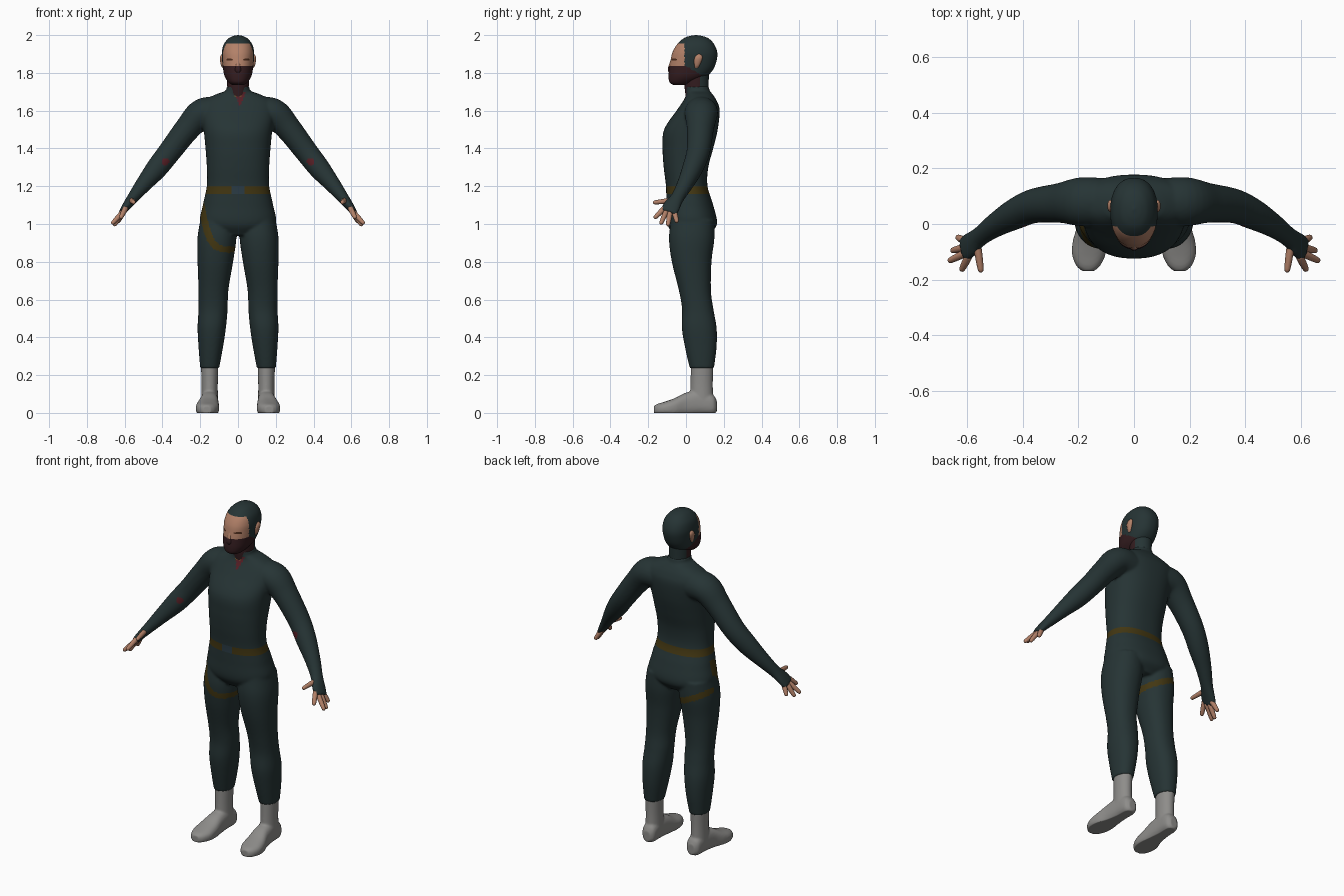
import bpy, bmesh, math
from mathutils import Vector

if "Cube" in bpy.data.objects:
    bpy.data.objects.remove(bpy.data.objects["Cube"])

X, Y, Z = Vector((1, 0, 0)), Vector((0, 1, 0)), Vector((0, 0, 1))


def mat(name, r, g, b):
    m = bpy.data.materials.new(name)
    m.diffuse_color = (r, g, b, 1)
    m.use_nodes = True
    m.node_tree.nodes["Principled BSDF"].inputs["Base Color"].default_value = m.diffuse_color
    return m


CLOTH = mat("dark_teal_cloth", .019, .034, .035)
MASK = mat("maroon_mask", .034, .012, .014)
SKIN = mat("skin", .45, .22, .14)
BOOT = mat("grey_boot", .27, .265, .255)
BELT = mat("brown_gold_belt", .056, .038, .006)
RED = mat("red_trim", .09, .013, .018)
BUCKLE = mat("blue_grey_buckle", .024, .045, .06)
EYE = mat("dark_eye", .07, .025, .012)
GOLD = mat("gold_clasp", .2, .11, .02)


def spline(st, sub):
    """Catmull-Rom resampling of stations (x, y, z, r1, r2)."""
    p = [Vector(s) for s in st]
    p = [p[0] * 2 - p[1]] + p + [p[-1] * 2 - p[-2]]
    out = []
    for i in range(1, len(p) - 2):
        a, b, c, d = p[i - 1:i + 3]
        for k in range(sub):
            t = k / sub
            out.append((b * 2 + (c - a) * t + (a * 2 - b * 5 + c * 4 - d) * t * t
                        + (b * 3 - a - c * 3 + d) * t ** 3) * .5)
    return out + [p[-2]]


def loft(bm, st, axis=None, ref=Y, n=40, sub=6, power=2.0, flip=1):
    """Skin of super-elliptic rings along a path, optionally mirrored in x."""
    pts = spline(st, sub)
    rings = []
    for i, q in enumerate(pts):
        d = pts[min(i + 1, len(pts) - 1)] - pts[max(i - 1, 0)]
        t = axis or Vector(d[:3]).normalized()
        a = t.cross(ref).normalized()
        b = a.cross(t)
        ring = []
        for k in range(n):
            c, s = math.cos(math.tau * k / n), math.sin(math.tau * k / n)
            u = math.copysign(abs(c) ** (2 / power), c) * max(q[3], .001)
            v = math.copysign(abs(s) ** (2 / power), s) * max(q[4], .001)
            co = Vector(q[:3]) + a * u + b * v
            co.x *= flip
            ring.append(bm.verts.new(co))
        rings.append(ring)
    for r, s in zip(rings, rings[1:]):
        for k in range(n):
            bm.faces.new((r[k], r[(k + 1) % n], s[(k + 1) % n], s[k]))
    bm.faces.new(rings[0])
    bm.faces.new(rings[-1])


def make(name, bm, mats, voxel=0, smooth=4):
    """Turn the bmesh into an object; a voxel size fuses its parts."""
    bmesh.ops.recalc_face_normals(bm, faces=bm.faces)
    me = bpy.data.meshes.new(name)
    bm.to_mesh(me)
    bm.free()
    ob = bpy.data.objects.new(name, me)
    bpy.context.collection.objects.link(ob)
    if voxel:
        bpy.context.view_layer.objects.active = ob
        r = ob.modifiers.new("fuse", 'REMESH')
        r.mode, r.voxel_size = 'VOXEL', voxel
        s = ob.modifiers.new("relax", 'SMOOTH')
        s.factor, s.iterations = .5, smooth
        bpy.ops.object.modifier_apply(modifier="fuse")
        bpy.ops.object.modifier_apply(modifier="relax")
    ob.data.materials.clear()
    for m in mats:
        ob.data.materials.append(m)
    for f in ob.data.polygons:
        f.use_smooth = True
    return ob


def paint(ob, rule):
    for f in ob.data.polygons:
        f.material_index = rule(f.center, f.normal)


def cut(ob, heights):
    """Clean horizontal edge loops for colour borders."""
    bm = bmesh.new()
    bm.from_mesh(ob.data)
    for h in heights:
        bmesh.ops.bisect_plane(bm, geom=bm.verts[:] + bm.edges[:] + bm.faces[:],
                               plane_co=(0, 0, h), plane_no=(0, 0, 1), dist=1e-5)
    bm.to_mesh(ob.data)
    bm.free()


# suit: torso, legs and sleeves fused into one body
bm = bmesh.new()
loft(bm, [(0, .03, .94, .10, .09), (0, .032, 1.0, .197, .132), (0, .02, 1.1, .186, .124),
          (0, .004, 1.2, .165, .110), (0, 0, 1.3, .165, .118), (0, .01, 1.4, .172, .134),
          (0, .026, 1.5, .182, .142), (0, .064, 1.6, .198, .114), (0, .074, 1.65, .185, .09),
          (0, .072, 1.685, .12, .07), (0, .062, 1.705, .066, .064), (0, .058, 1.73, .06, .062)],
     axis=Z, n=64, power=2.3)
for s in (1, -1):
    loft(bm, [(.105, .035, 1.02, .095, .115), (.112, .03, .92, .103, .12), (.12, .03, .8, .094, .105),
              (.13, .047, .65, .079, .085), (.132, .062, .55, .077, .083), (.139, .07, .45, .075, .092),
              (.144, .078, .35, .065, .084), (.15, .084, .235, .05, .064)], axis=Z, power=2.2, flip=s)
    loft(bm, [(.10, .08, 1.59, .085, .085), (.19, .08, 1.583, .08, .088), (.265, .076, 1.508, .068, .072),
              (.36, .065, 1.385, .061, .062), (.43, .035, 1.295, .057, .055), (.5, -.005, 1.21, .043, .043),
              (.555, -.045, 1.14, .031, .036), (.59, -.075, 1.095, .023, .046),
              (.615, -.092, 1.06, .017, .046)], flip=s)
suit = make("suit", bm, [CLOTH, BELT, BUCKLE, RED, GOLD], voxel=.0075)
cut(suit, (1.158, 1.2, 1.675, 1.684))


def suit_rule(c, n):
    if abs(c.x) < .25 and 1.158 < c.z < 1.2:          # belt and buckle
        return 2 if abs(c.x) < .032 and c.y < 0 else 1
    if c.x < 0 and .8 < c.z < 1.16 and c.x > -.25:     # thigh strap
        u = -c.x / .2
        if c.y < .035:
            z0, slope = .865 + .3 * u ** 5, 7.5 * u ** 4
        else:
            z0, slope = .87 + .09 * u, .45
        if abs(c.z - z0) < .017 * math.hypot(1, slope):
            return 1
    if c.y < .04 and c.z > 1.625 and n.y < 0:          # collar opening
        if 1.675 < c.z < 1.684 and abs(c.x) < .018:
            return 4
        if abs(c.x - .01) < .02 * (c.z - 1.62) / .05 and c.z < 1.7:
            return 3
    if n.y < -.3 and math.hypot(abs(c.x) - .385, c.z - 1.33) < .02:  # sleeve marks
        return 3
    return 0


paint(suit, suit_rule)

# boots: shaft and foot fused, flat sole
bm = bmesh.new()
for s in (1, -1):
    loft(bm, [(.15, .085, .25, .046, .060), (.15, .083, .15, .043, .059), (.15, .083, .05, .044, .062)],
         axis=Z, flip=s)
    loft(bm, [(.147, .163, .035, .022, .03), (.148, .14, .045, .041, .053), (.15, .07, .055, .045, .065),
              (.153, 0, .045, .05, .062), (.16, -.06, .028, .06, .05), (.163, -.11, .022, .06, .038),
              (.165, -.15, .018, .043, .03), (.165, -.169, .016, .022, .022)],
         axis=-Y, ref=Z, power=2.5, flip=s)
boots = make("boots", bm, [BOOT], voxel=.006, smooth=3)
for v in boots.data.vertices:
    v.co.z = max(v.co.z, 0)

# fingers and thumbs
bm = bmesh.new()
tips = [((.597, -.118, 1.08), (.622, -.168, 1.03)), ((.607, -.105, 1.065), (.668, -.134, 1.0)),
        ((.61, -.085, 1.062), (.657, -.096, .99)), ((.607, -.062, 1.065), (.637, -.047, 1.008)),
        ((.565, -.075, 1.125), (.551, -.174, 1.113))]
for s in (1, -1):
    for a, b in tips:
        a, b = Vector(a), Vector(b)
        ref = X if abs((b - a).normalized().y) > .8 else Y
        loft(bm, [(*a.lerp(b, t), r, r) for t, r in
                  ((-.1, .014), (.3, .014), (.65, .0125), (.92, .010), (1, .004))],
             ref=ref, n=12, sub=3, flip=s)
make("fingers", bm, [SKIN])

# neck scarf under the mask
bm = bmesh.new()
loft(bm, [(0, .06, 1.66, .055, .06), (0, .056, 1.73, .057, .064), (0, .055, 1.80, .06, .066)],
     axis=Z, n=64, sub=8)
paint(make("neck", bm, [CLOTH, MASK]), lambda c, n: 1 if c.y < .075 else 0)

# head with hood, face opening, mask and eyes
bm = bmesh.new()
loft(bm, [(0, -.03, 1.735, .028, .035), (0, -.02, 1.75, .05, .067), (0, .008, 1.78, .07, .1),
          (0, .028, 1.82, .079, .117), (0, .041, 1.87, .084, .122), (0, .047, 1.91, .085, .118),
          (0, .051, 1.95, .076, .099), (0, .053, 1.98, .053, .07), (0, .053, 1.994, .029, .038),
          (0, .053, 2.0, .003, .003)], axis=Z, n=120, sub=12, power=2.25)
head = make("head", bm, [CLOTH, SKIN, MASK, EYE])
cut(head, (1.837, 1.955))


def head_rule(c, n):
    if c.z < 1.837 - max(0, c.y) * .6 and c.y < .1:
        return 2
    if c.y < -.008 and 1.837 < c.z < 1.955:
        if ((abs(c.x) - .045) / .018) ** 2 + ((c.z - 1.871) / .0065) ** 2 < 1:
            return 3
        return 1
    return 0


paint(head, head_rule)

# nose, covered by the mask below the bridge
bm = bmesh.new()
loft(bm, [(0, -.078, 1.79, .006, .006), (0, -.08, 1.812, .018, .016), (0, -.078, 1.837, .014, .014),
          (0, -.073, 1.875, .007, .006)], axis=Z, n=24)
nose = make("nose", bm, [SKIN, MASK])
cut(nose, (1.837,))
paint(nose, lambda c, n: 1 if c.z < 1.837 else 0)

# ears
bm = bmesh.new()
for s in (1, -1):
    loft(bm, [(.077, .055, 1.825, .004, .008), (.081, .058, 1.84, .009, .014),
              (.085, .064, 1.87, .011, .021), (.085, .068, 1.888, .009, .018),
              (.082, .068, 1.9, .003, .006)], axis=Z, n=20, flip=s)
make("ears", bm, [SKIN])
